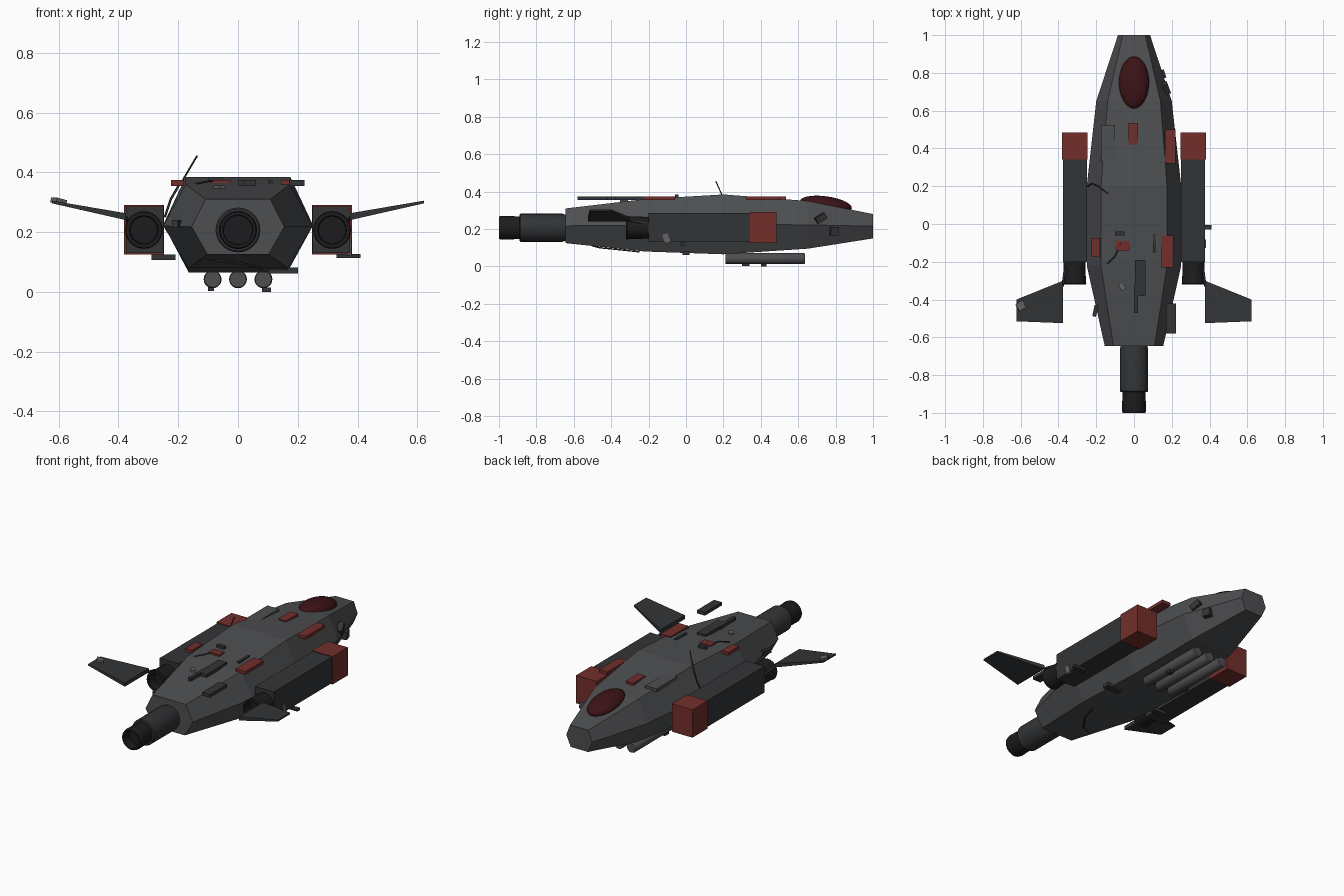
import bpy, bmesh, math
from mathutils import Vector, Euler

if "Cube" in bpy.data.objects:
    bpy.data.objects.remove(bpy.data.objects["Cube"])


def material(name, rgb):
    m = bpy.data.materials.new(name)
    m.diffuse_color = (*rgb, 1)
    m.use_nodes = True
    m.node_tree.nodes["Principled BSDF"].inputs["Base Color"].default_value = m.diffuse_color
    return m


HULL = material("hull_grey", (0.075, 0.077, 0.082))
DARK = material("dark_grey", (0.032, 0.034, 0.037))
BLACK = material("nozzle_black", (0.012, 0.012, 0.013))
RED = material("red_paint", (0.17, 0.028, 0.024))
GLASS = material("canopy_red", (0.045, 0.006, 0.008))
METAL = material("light_metal", (0.13, 0.13, 0.135))


def finish(name, bm, mat, smooth=False):
    bmesh.ops.recalc_face_normals(bm, faces=bm.faces)
    me = bpy.data.meshes.new(name)
    bm.to_mesh(me)
    bm.free()
    me.materials.append(mat)
    ob = bpy.data.objects.new(name, me)
    bpy.context.collection.objects.link(ob)
    if smooth:
        bpy.ops.object.select_all(action='DESELECT')
        ob.select_set(True)
        bpy.context.view_layer.objects.active = ob
        bpy.ops.object.shade_smooth_by_angle(angle=math.radians(35))
    return ob


def loft(name, rings, mat):
    bm = bmesh.new()
    loops = [[bm.verts.new(p) for p in ring] for ring in rings]
    n = len(loops[0])
    for a, b in zip(loops, loops[1:]):
        for i in range(n):
            bm.faces.new((a[i], a[(i + 1) % n], b[(i + 1) % n], b[i]))
    bm.faces.new(loops[0])
    bm.faces.new(loops[-1])
    return finish(name, bm, mat)


def box(name, x, y, z, mat, rot=(0, 0, 0)):
    """Box from (min, max) ranges, turned about its own centre."""
    bm = bmesh.new()
    bmesh.ops.create_cube(bm, size=1)
    c = Vector([(r[0] + r[1]) / 2 for r in (x, y, z)])
    bmesh.ops.scale(bm, vec=[r[1] - r[0] for r in (x, y, z)], verts=bm.verts)
    m = Euler([math.radians(a) for a in rot]).to_matrix()
    for v in bm.verts:
        v.co = m @ v.co + c
    return finish(name, bm, mat)


def lathe(name, profile, x, z, mat, n=28):
    """Turn an (radius, y) profile about an axis along y; ends are capped."""
    rings = [[(x + r * math.cos(2 * math.pi * i / n), y,
               z + r * math.sin(2 * math.pi * i / n)) for i in range(n)]
             for r, y in profile]
    ob = loft(name, rings, mat)
    bpy.ops.object.select_all(action='DESELECT')
    ob.select_set(True)
    bpy.context.view_layer.objects.active = ob
    bpy.ops.object.shade_smooth_by_angle(angle=math.radians(35))
    return ob


def wire(name, points, radius, mat):
    cu = bpy.data.curves.new(name, 'CURVE')
    cu.dimensions = '3D'
    cu.bevel_depth = radius
    cu.bevel_resolution = 1
    sp = cu.splines.new('POLY')
    sp.points.add(len(points) - 1)
    for p, co in zip(sp.points, points):
        p.co = (*co, 1)
    cu.materials.append(mat)
    bpy.context.collection.objects.link(bpy.data.objects.new(name, cu))


# Hull: six-sided sections (y, half width, top, bottom)
sections = [(-0.645, 0.155, 0.31, 0.125), (-0.22, 0.25, 0.36, 0.08),
            (0.2, 0.25, 0.385, 0.065), (0.65, 0.2, 0.35, 0.095),
            (1.0, 0.085, 0.28, 0.15)]
rings = []
for y, w, t, b in sections:
    mid = (t + b) / 2
    rings.append([(0.7 * w, y, t), (w, y, mid), (0.66 * w, y, b),
                  (-0.66 * w, y, b), (-w, y, mid), (-0.7 * w, y, t)])
loft("hull", rings, HULL)

# Canopy
bm = bmesh.new()
bmesh.ops.create_uvsphere(bm, u_segments=24, v_segments=14, radius=1)
tilt = Euler((math.radians(-8), 0, 0)).to_matrix()
for v in bm.verts:
    v.co = tilt @ Vector((v.co.x * 0.08, v.co.y * 0.14, v.co.z * 0.045)) + Vector((0, 0.748, 0.33))
finish("canopy", bm, GLASS, True)

# Main engine and its recessed nozzle
lathe("main_engine", [(0.07, -0.6), (0.07, -0.645), (0.075, -0.66), (0.075, -0.885),
                      (0.07, -0.89)], 0, 0.207, DARK)
lathe("main_nozzle", [(0.06, -0.88), (0.064, -0.985), (0.06, -1.0), (0.05, -1.0),
                      (0.048, -0.95)], 0, 0.207, BLACK)

for s, side in ((1, "right"), (-1, "left")):
    span = lambda a, b: tuple(sorted((s * a, s * b)))
    # Side pods with red intakes and thrusters
    box(f"{side}_pod", span(0.25, 0.375), (-0.2, 0.345), (0.13, 0.285), DARK)
    box(f"{side}_intake", span(0.247, 0.382), (0.342, 0.485), (0.125, 0.29), RED)
    lathe(f"{side}_thruster", [(0.058, -0.19), (0.06, -0.3), (0.063, -0.315), (0.06, -0.32),
                               (0.048, -0.32), (0.045, -0.27)], s * 0.315, 0.207, BLACK)
    # Upswept tapered wing
    root = [(s * 0.375, y, z) for y, z in
            ((-0.3, 0.24), (-0.525, 0.24), (-0.525, 0.263), (-0.3, 0.263))]
    tip = [(s * 0.622, y, z) for y, z in
           ((-0.4, 0.296), (-0.515, 0.296), (-0.515, 0.305), (-0.4, 0.305))]
    loft(f"{side}_wing", [root, tip], DARK)
    # Wing spar tying the wing to the pod
    wire(f"{side}_wing_spar", [(s * 0.36, -0.19, 0.225), (s * 0.378, -0.33, 0.25)], 0.006, DARK)

# Belly tubes
for i, x in enumerate((-0.085, 0, 0.085)):
    lathe(f"belly_tube_{i}", [(0.027, 0.21), (0.03, 0.216), (0.03, 0.629), (0.027, 0.635)],
          x, 0.042, HULL, 20)

# Flat top panels
panels = [
    ("red_panel", RED, (-0.03, 0.02), (0.42, 0.535)),
    ("red_panel", RED, (0.165, 0.22), (0.32, 0.5)),
    ("red_panel", RED, (0.145, 0.21), (-0.23, -0.06)),
    ("red_panel", RED, (-0.225, -0.18), (-0.175, -0.075)),
    ("red_panel", RED, (-0.095, -0.025), (-0.14, -0.09)),
    ("grey_panel", HULL, (-0.175, -0.1), (0.33, 0.525)),
    ("dark_panel", DARK, (0.005, 0.06), (-0.38, -0.19)),
    ("dark_panel", DARK, (0.0, 0.02), (-0.47, -0.32)),
    ("dark_panel", DARK, (0.17, 0.222), (-0.58, -0.42)),
]
for i, (name, mat, x, y) in enumerate(panels):
    box(f"{name}_{i}", x, y, (0.355, 0.374), mat)

# Small loose plates and fittings
fittings = [
    ((0.33, 0.41), (-0.03, -0.005), (0.113, 0.127), (0, 0, 0)),
    ((-0.29, -0.21), (-0.11, -0.08), (0.107, 0.125), (0, 0, 0)),
    ((0.365, 0.38), (-0.12, -0.09), (0.125, 0.175), (20, 0, 0)),
    ((0.155, 0.185), (0.69, 0.75), (0.24, 0.275), (30, 0, 20)),
    ((0.135, 0.165), (0.77, 0.815), (0.165, 0.21), (0, 0, 18)),
    ((-0.62, -0.58), (-0.455, -0.415), (0.295, 0.311), (0, 13, 30)),
    ((-0.215, -0.195), (-0.49, -0.43), (0.215, 0.24), (0, 0, -12)),
    ((-0.075, -0.05), (-0.35, -0.315), (0.345, 0.356), (0, 0, 35)),
    ((0.1, 0.2), (-0.02, 0.02), (0.062, 0.082), (0, 0, 0)),
    ((-0.1, -0.05), (-0.06, -0.04), (0.365, 0.385), (0, 0, 0)),
    ((0.1, 0.115), (-0.15, -0.05), (0.36, 0.375), (0, 0, 0)),
    ((-0.1, -0.08), (0.3, 0.34), (0.003, 0.016), (0, 0, 0)),
    ((0.08, 0.11), (0.4, 0.43), (0.0, 0.014), (0, 0, 0)),
]
for i, (x, y, z, rot) in enumerate(fittings):
    box(f"fitting_{i}", x, y, z, METAL if i in (2, 5, 7) else DARK, rot)

# Antenna and cables
wire("antenna", [(-0.19, 0.2, 0.365), (-0.137, 0.16, 0.455)], 0.003, DARK)
wire("shoulder_cable", [(-0.245, 0.2, 0.25), (-0.225, 0.215, 0.31), (-0.19, 0.2, 0.37)], 0.004, DARK)
wire("belly_cable", [(-0.1, -0.5, 0.11), (-0.03, -0.46, 0.1), (0.04, -0.36, 0.09),
                     (0.08, -0.25, 0.078)], 0.004, DARK)
wire("deck_cable", [(-0.14, -0.21, 0.362), (-0.1, -0.17, 0.37), (-0.07, -0.1, 0.372)], 0.003, DARK)
